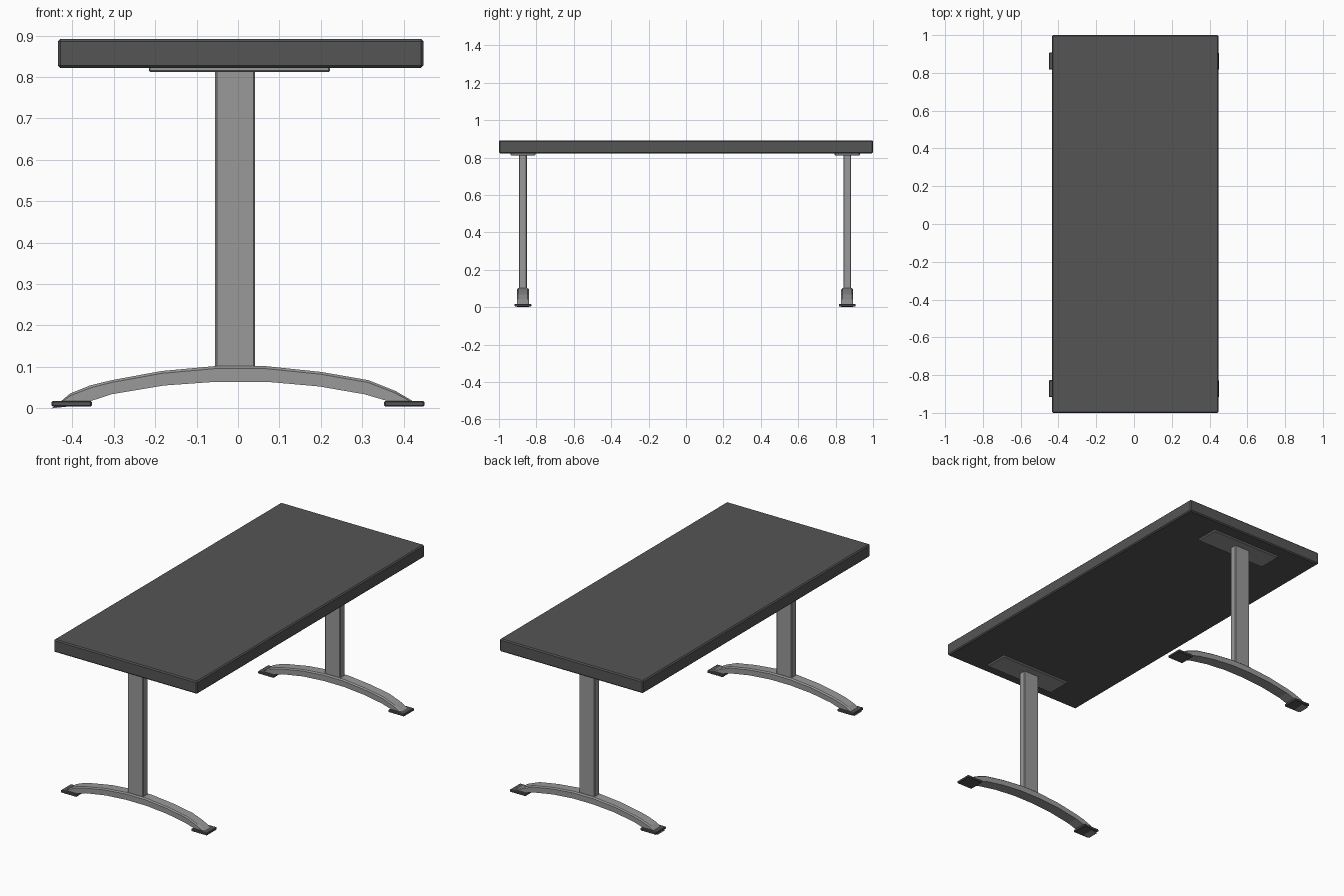
import bpy, bmesh

if "Cube" in bpy.data.objects:
    bpy.data.objects.remove(bpy.data.objects["Cube"])


def material(name, v):
    m = bpy.data.materials.new(name)
    m.diffuse_color = (v, v, v, 1)
    m.use_nodes = True
    m.node_tree.nodes["Principled BSDF"].inputs["Base Color"].default_value = m.diffuse_color
    return m


dark = material("dark_grey", 0.09)
steel = material("steel_grey", 0.32)


def finish(bm, name, mat):
    bmesh.ops.recalc_face_normals(bm, faces=bm.faces[:])
    me = bpy.data.meshes.new(name)
    bm.to_mesh(me)
    bm.free()
    me.materials.append(mat)
    ob = bpy.data.objects.new(name, me)
    bpy.context.collection.objects.link(ob)
    return ob


def box(name, x, y, z, mat, bevel=0.0, vertical_only=False):
    """Box from (min, max) ranges with a flat chamfer."""
    bm = bmesh.new()
    bmesh.ops.create_cube(bm, size=1)
    for v in bm.verts:
        for i, (lo, hi) in enumerate((x, y, z)):
            v.co[i] = lo if v.co[i] < 0 else hi
    if bevel:
        edges = [e for e in bm.edges if not vertical_only
                 or abs(e.verts[0].co.z - e.verts[1].co.z) > 0.01]
        bmesh.ops.bevel(bm, geom=edges, offset=bevel, segments=1,
                        affect='EDGES', profile=0.5)
    return finish(bm, name, mat)


# Arched foot stations: top x, top z, bottom x, bottom z
ARCH = [(-0.435, 0.010, -0.450, 0.000), (-0.405, 0.036, -0.395, 0.006),
        (-0.358, 0.055, -0.345, 0.021), (-0.305, 0.068, -0.305, 0.034),
        (-0.185, 0.090, -0.180, 0.055), (-0.055, 0.102, -0.055, 0.064),
        (0.065, 0.102, 0.070, 0.064), (0.200, 0.088, 0.195, 0.053),
        (0.315, 0.068, 0.305, 0.034), (0.380, 0.042, 0.360, 0.018),
        (0.428, 0.014, 0.405, 0.006)]


def arched_foot(name, y):
    bm = bmesh.new()
    w, inset, drop = 0.032, 0.007, 0.16
    rings = []
    for tx, tz, bx, bz in ARCH:
        sx, sz = tx + (bx - tx) * drop, tz + (bz - tz) * drop
        section = [(bx, -w, bz), (sx, -w, sz), (tx, -w + inset, tz),
                   (tx, w - inset, tz), (sx, w, sz), (bx, w, bz)]
        rings.append([bm.verts.new((px, y + py, pz)) for px, py, pz in section])
    for a, b in zip(rings, rings[1:]):
        for i in range(6):
            j = (i + 1) % 6
            bm.faces.new((a[i], a[j], b[j], b[i]))
    bm.faces.new(rings[0])
    bm.faces.new(rings[-1])
    return finish(bm, name, steel)


# Table top
box("table_top", (-0.435, 0.448), (-1, 1), (0.822, 0.892), dark, 0.006)

# Two leg assemblies
for side, y in (("front", -0.872), ("back", 0.862)):
    box(side + "_mounting_plate", (-0.215, 0.222), (y - 0.067, y + 0.067),
        (0.812, 0.824), steel, 0.003)
    box(side + "_post", (-0.055, 0.041), (y - 0.021, y + 0.021),
        (0.09, 0.815), steel, 0.004, True)
    arched_foot(side + "_foot", y)
    for end, x in (("left", (-0.45, -0.353)), ("right", (0.353, 0.45))):
        box(f"{side}_{end}_pad", x, (y - 0.045, y + 0.045),
            (0.004, 0.018), dark, 0.003)
